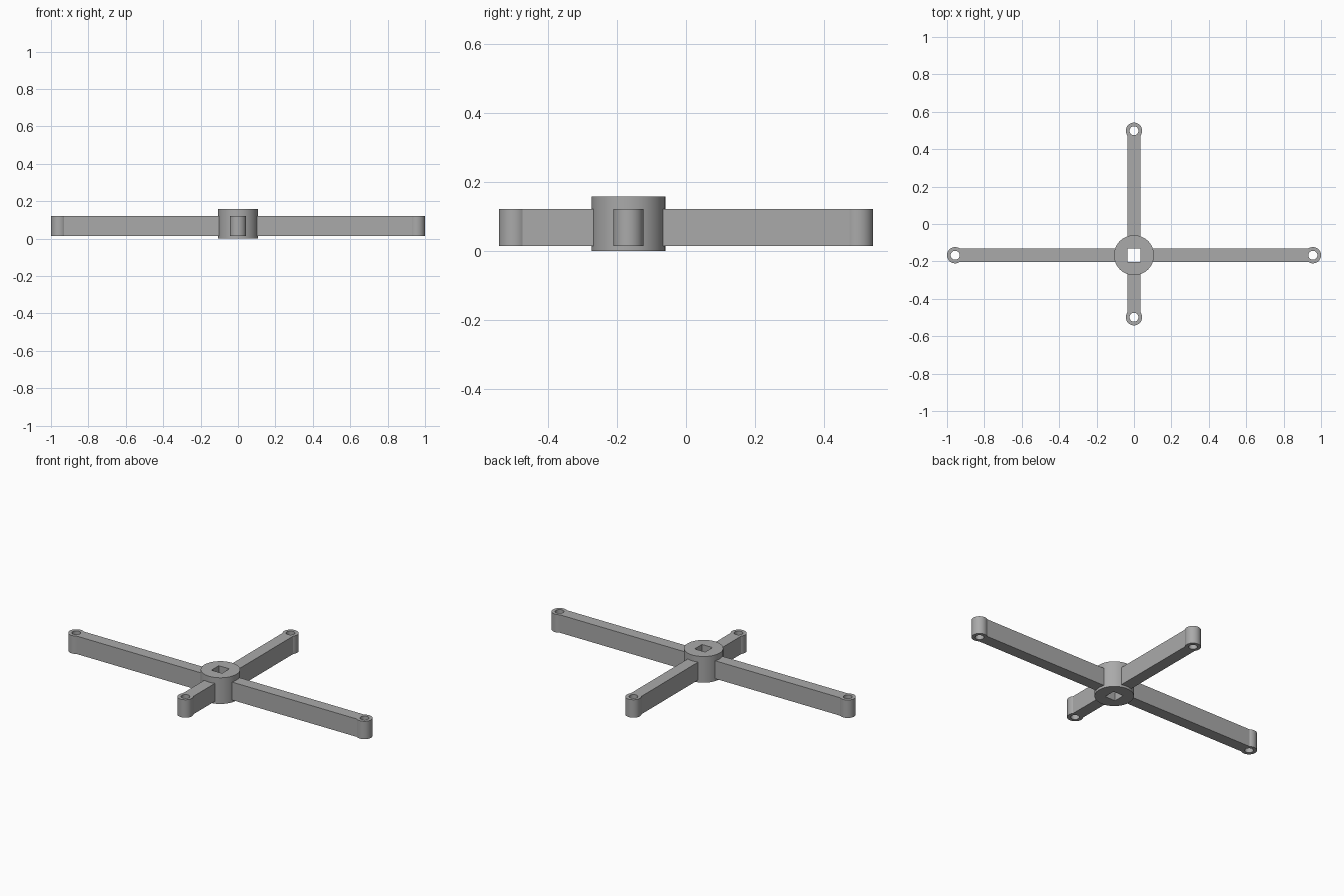
import bpy, bmesh, math

if "Cube" in bpy.data.objects:
    bpy.data.objects.remove(bpy.data.objects["Cube"])

HUB_Y, HUB_R, HUB_H = -0.167, 0.107, 0.157
ARM_W, BOSS_R, HOLE_R = 0.07, 0.0435, 0.024
ARM_Z0, ARM_Z1 = 0.0145, 0.122

steel = bpy.data.materials.new("grey_metal")
steel.diffuse_color = (0.4, 0.4, 0.4, 1)
steel.use_nodes = True
steel.node_tree.nodes["Principled BSDF"].inputs["Base Color"].default_value = steel.diffuse_color


def arc(cx, r, a0, a1, n):
    return [(cx + r * math.cos(a0 + (a1 - a0) * i / n),
             r * math.sin(a0 + (a1 - a0) * i / n)) for i in range(n + 1)]


def circle(cx, r, n):
    return arc(cx, r, 0, 2 * math.pi, n)[:-1]


def plate(name, loops, z0, z1, angle=0):
    """Extrude flat outlines (inner loops become holes) into a mesh."""
    cu = bpy.data.curves.new(name + "_profile", 'CURVE')
    cu.dimensions, cu.fill_mode, cu.extrude = '2D', 'BOTH', (z1 - z0) / 2
    for pts in loops:
        sp = cu.splines.new('POLY')
        sp.points.add(len(pts) - 1)
        for p, (x, y) in zip(sp.points, pts):
            p.co = (x, y, 0, 1)
        sp.use_cyclic_u = True
    tmp = bpy.data.objects.new(name + "_profile", cu)
    bpy.context.collection.objects.link(tmp)
    dg = bpy.context.evaluated_depsgraph_get()
    me = bpy.data.meshes.new_from_object(tmp.evaluated_get(dg))
    bpy.data.objects.remove(tmp)
    # weld caps to walls
    bm = bmesh.new()
    bm.from_mesh(me)
    bmesh.ops.remove_doubles(bm, verts=bm.verts, dist=1e-5)
    bmesh.ops.recalc_face_normals(bm, faces=bm.faces)
    bm.to_mesh(me)
    bm.free()
    me.name = name
    me.materials.clear()
    me.materials.append(steel)
    ob = bpy.data.objects.new(name, me)
    bpy.context.collection.objects.link(ob)
    ob.location = (0, HUB_Y, (z0 + z1) / 2)
    ob.rotation_euler.z = angle
    bpy.ops.object.select_all(action='DESELECT')
    ob.select_set(True)
    bpy.context.view_layer.objects.active = ob
    bpy.ops.object.shade_smooth_by_angle(angle=math.radians(30))


# hub with square socket
h = ARM_W / 2
plate("hub", [circle(0, HUB_R, 64), [(-h, -h), (h, -h), (h, h), (-h, h)]], 0, HUB_H)

# four arms, each a bar ending in a drilled round boss
a = math.pi - math.asin(h / BOSS_R)
for name, length, turn in (("right_arm", 0.9565, 0), ("back_arm", 0.6655, 1),
                           ("left_arm", 0.9565, 2), ("front_arm", 0.3315, 3)):
    outline = [(0.1, h), (0.1, -h)] + arc(length, BOSS_R, -a, a, 40)
    plate(name, [outline, circle(length, HOLE_R, 32)], ARM_Z0, ARM_Z1, turn * math.pi / 2)
